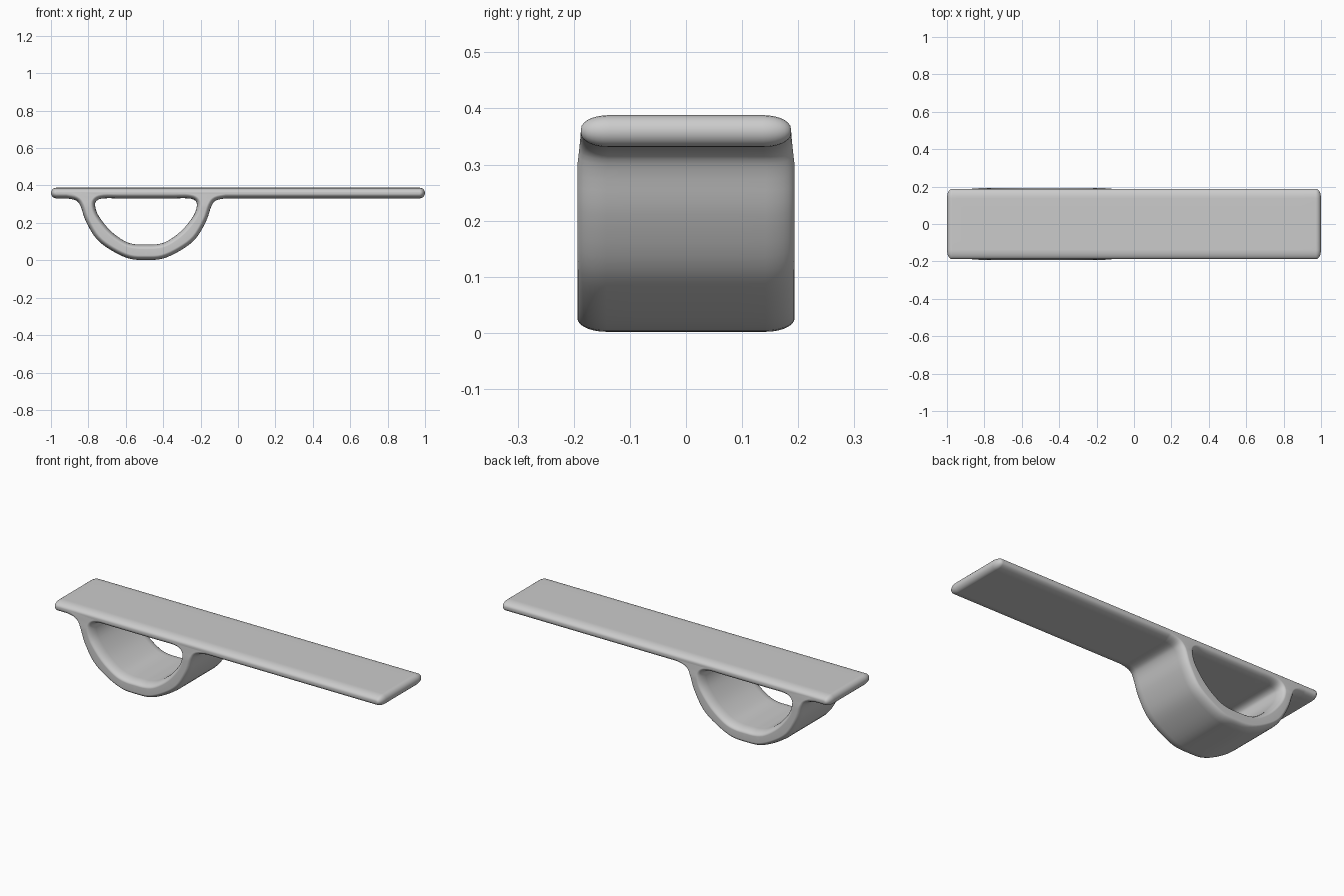
import bpy, bmesh, math
from mathutils import Vector

old = bpy.data.objects.get("Cube")
if old:
    bpy.data.objects.remove(old)

RING_X = -0.492               # centre of the finger ring
PLATE_LOW, PLATE_TOP = 0.331, 0.388
END_R = (PLATE_TOP - PLATE_LOW) / 2
HALF_DEPTH, ROUND_DEPTH, ROUND_INSET = 0.187, 0.05, 0.024

grey = bpy.data.materials.new("light_grey")
grey.use_nodes = True
grey.diffuse_color = (0.6, 0.6, 0.6, 1)
grey.node_tree.nodes["Principled BSDF"].inputs["Base Color"].default_value = (0.6, 0.6, 0.6, 1)


def smooth_path(points, steps=4):
    """Open Catmull-Rom path through the points."""
    p = [Vector(q) for q in points]
    p = [p[0]] + p + [p[-1]]
    path = []
    for a, b, c, d in zip(p, p[1:], p[2:], p[3:]):
        for i in range(steps):
            t = i / steps
            path.append(0.5 * (2 * b + (c - a) * t + (2 * a - 5 * b + 4 * c - d) * t ** 2
                               + (3 * b - a - 3 * c + d) * t ** 3))
    return path + [p[-1]]


def mirrored(half):
    """Left half reversed plus right half, around the ring centre."""
    return [(RING_X - u, z) for u, z in reversed(half[1:])] + [(RING_X + u, z) for u, z in half]


def inset_loop(loop, amount):
    """Shift a closed loop towards its left-hand side, into the solid."""
    out = []
    for i, p in enumerate(loop):
        tangent = (loop[(i + 1) % len(loop)] - loop[i - 1]).normalized()
        out.append(p + Vector((-tangent.y, tangent.x)) * amount)
    return out


def plate_end(side):
    """Half-round end of the plate, running counter-clockwise."""
    start = -math.pi / 2 if side > 0 else math.pi / 2
    mid = (PLATE_TOP + PLATE_LOW) / 2
    return [Vector((side * (1 - END_R) + END_R * math.cos(start + math.pi * i / 10),
                    mid + END_R * math.sin(start + math.pi * i / 10))) for i in range(11)]


# Outer outline: ring underside with fillets, then round the plate
ring_half = [(0, 0.002), (0.09, 0.009), (0.185, 0.053), (0.265, 0.115), (0.322, 0.21),
             (0.35, 0.29), (0.375, 0.32), (0.425, PLATE_LOW)]
outer = smooth_path(mirrored(ring_half))
outer += [Vector((0.9, PLATE_LOW))] + plate_end(1)
outer += [Vector((x, PLATE_TOP)) for x in (0.9, 0.4, -0.4, -0.9)] + plate_end(-1)

# Finger hole outline, clockwise so that the solid is on its left
hole_half = [(0, 0.084), (0.06, 0.086), (0.115, 0.103), (0.19, 0.158), (0.252, 0.235),
             (0.272, 0.292), (0.262, 0.32), (0.225, PLATE_LOW), (0.15, PLATE_LOW)]
hole = smooth_path(mirrored(hole_half))
hole.reverse()

# Rounded section across the depth: (position, inset) from front to back
arc = [math.pi / 2 * i / 7 for i in range(8)]
back = [(HALF_DEPTH - ROUND_DEPTH * (1 - math.sin(a)), ROUND_INSET * (1 - math.cos(a))) for a in arc]
back = [(0.09, 0)] + back
section = [(-y, d) for y, d in reversed(back)] + back

bm = bmesh.new()
cap_edges = ([], [])
for loop in (outer, hole):
    rings = []
    for y, d in section:
        ring = []
        for base, p in zip(loop, inset_loop(loop, d)):
            # The ring bulges slightly wider than the plate
            wide = 1 + 0.035 * min(1, max(0, (PLATE_LOW - base.y) / 0.04))
            ring.append(bm.verts.new((p.x, y * wide, p.y)))
        rings.append(ring)
    n = len(loop)
    for a, b in zip(rings, rings[1:]):
        for i in range(n):
            bm.faces.new((a[i], a[(i + 1) % n], b[(i + 1) % n], b[i]))
    for ring, edges in zip((rings[0], rings[-1]), cap_edges):
        edges += [bm.edges.get((ring[i], ring[(i + 1) % n])) for i in range(n)]

# Narrow flat faces that close the front and back
for edges in cap_edges:
    bmesh.ops.triangle_fill(bm, edges=edges, use_beauty=True, use_dissolve=False)
bmesh.ops.recalc_face_normals(bm, faces=bm.faces[:])
for face in bm.faces:
    face.smooth = True

mesh = bpy.data.meshes.new("plate_with_ring")
bm.to_mesh(mesh)
bm.free()
mesh.materials.append(grey)
obj = bpy.data.objects.new("plate_with_ring", mesh)
bpy.context.collection.objects.link(obj)
obj.modifiers.new("even_shading", "WEIGHTED_NORMAL")
